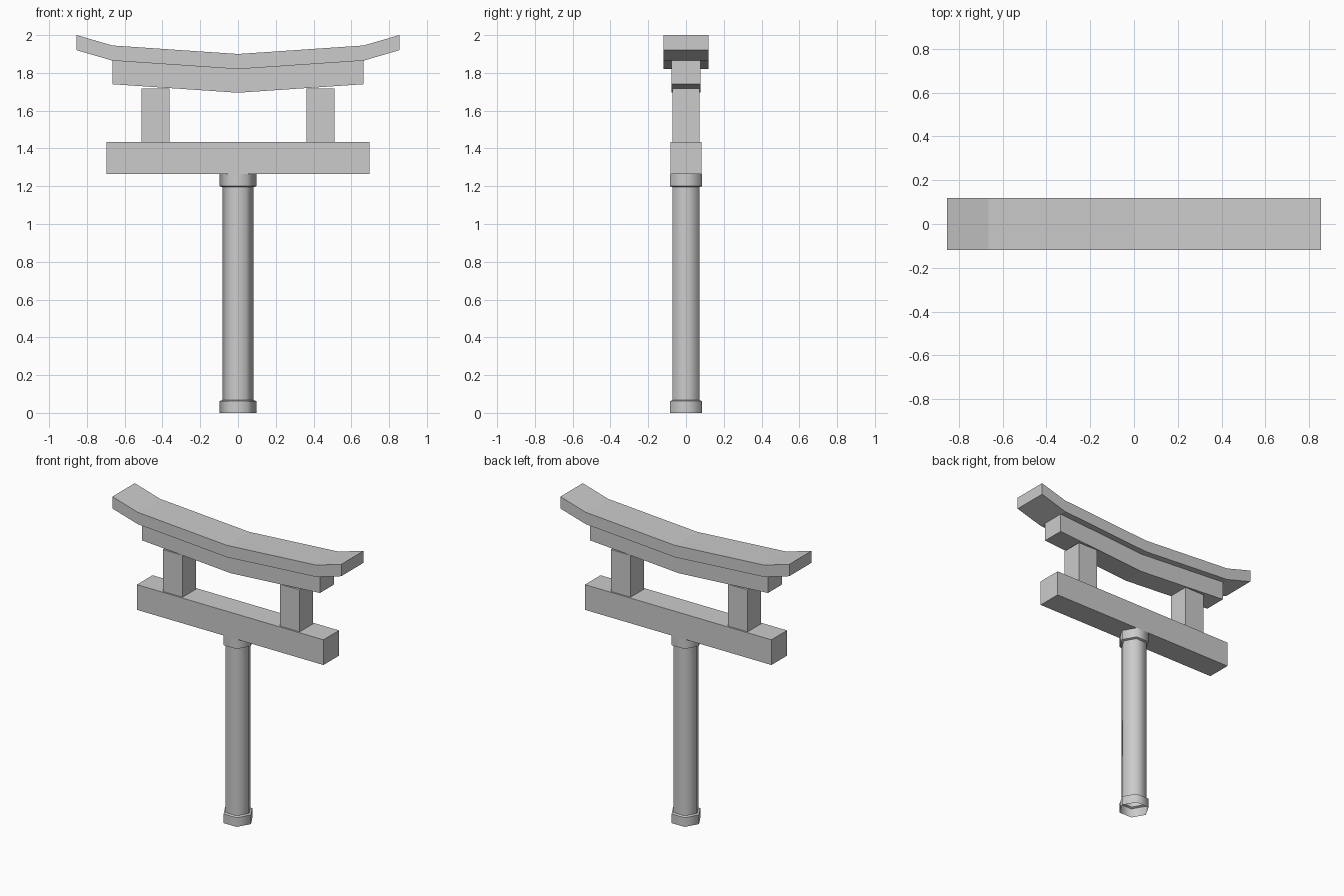
import bpy
import bmesh
import math

cube = bpy.data.objects.get("Cube")
if cube:
    bpy.data.objects.remove(cube, do_unlink=True)

grey = bpy.data.materials.new("plain grey")
grey.use_nodes = True
colour = (0.6, 0.6, 0.6, 1)
grey.diffuse_color = colour
grey.node_tree.nodes["Principled BSDF"].inputs["Base Color"].default_value = colour


def finish(bm, name):
    bmesh.ops.recalc_face_normals(bm, faces=bm.faces)
    mesh = bpy.data.meshes.new(name)
    bm.to_mesh(mesh)
    bm.free()
    mesh.materials.append(grey)
    obj = bpy.data.objects.new(name, mesh)
    bpy.context.collection.objects.link(obj)
    return obj


def box(name, x0, x1, half_y, z0, z1):
    bm = bmesh.new()
    bmesh.ops.create_cube(bm, size=1)
    for v in bm.verts:
        v.co.x = (x0 + x1) / 2 + v.co.x * (x1 - x0)
        v.co.y *= 2 * half_y
        v.co.z = (z0 + z1) / 2 + v.co.z * (z1 - z0)
    return finish(bm, name)


def bent_beam(name, half_profile, half_y, thickness):
    """Sagging beam: mirrored top line, given thickness and depth."""
    line = [(-x, z) for x, z in reversed(half_profile[1:])] + half_profile
    bm = bmesh.new()
    rings = []
    for x, z in line:
        rings.append([bm.verts.new((x, y, h)) for y, h in (
            (-half_y, z - thickness), (half_y, z - thickness),
            (half_y, z), (-half_y, z))])
    for a, b in zip(rings, rings[1:]):
        for i in range(4):
            j = (i + 1) % 4
            bm.faces.new((a[i], a[j], b[j], b[i]))
    bm.faces.new(rings[0])
    bm.faces.new(rings[-1])
    return finish(bm, name)


def lathe(name, profile, sides):
    """Open faceted tube from (radius, height) pairs."""
    bm = bmesh.new()
    rings = [[bm.verts.new((r * math.cos(math.tau * i / sides),
                            r * math.sin(math.tau * i / sides), z))
              for i in range(sides)] for r, z in profile]
    for a, b in zip(rings, rings[1:]):
        for i in range(sides):
            j = (i + 1) % sides
            bm.faces.new((a[i], a[j], b[j], b[i]))
    return finish(bm, name)


# Six-sided column with a collar at each end
column = lathe("column", [(0.097, 0), (0.097, 0.062), (0.083, 0.068),
                          (0.083, 1.195), (0.097, 1.2), (0.097, 1.266)], 6)
bpy.ops.object.select_all(action="DESELECT")
column.select_set(True)
bpy.context.view_layer.objects.active = column
bpy.ops.object.shade_smooth_by_angle(angle=math.radians(62))

# Straight crossbar and the two short posts on it
box("crossbar", -0.696, 0.696, 0.083, 1.265, 1.435)
box("left_post", 0.363, 0.511, 0.072, 1.43, 1.717)
box("right_post", -0.511, -0.363, 0.072, 1.43, 1.717)

# Sagging upper beam and the roof with upturned ends
bent_beam("upper_beam", [(0, 1.82), (0.665, 1.865)], 0.076, 0.125)
bent_beam("roof", [(0, 1.9), (0.665, 1.945), (0.854, 2.0)], 0.119, 0.08)
